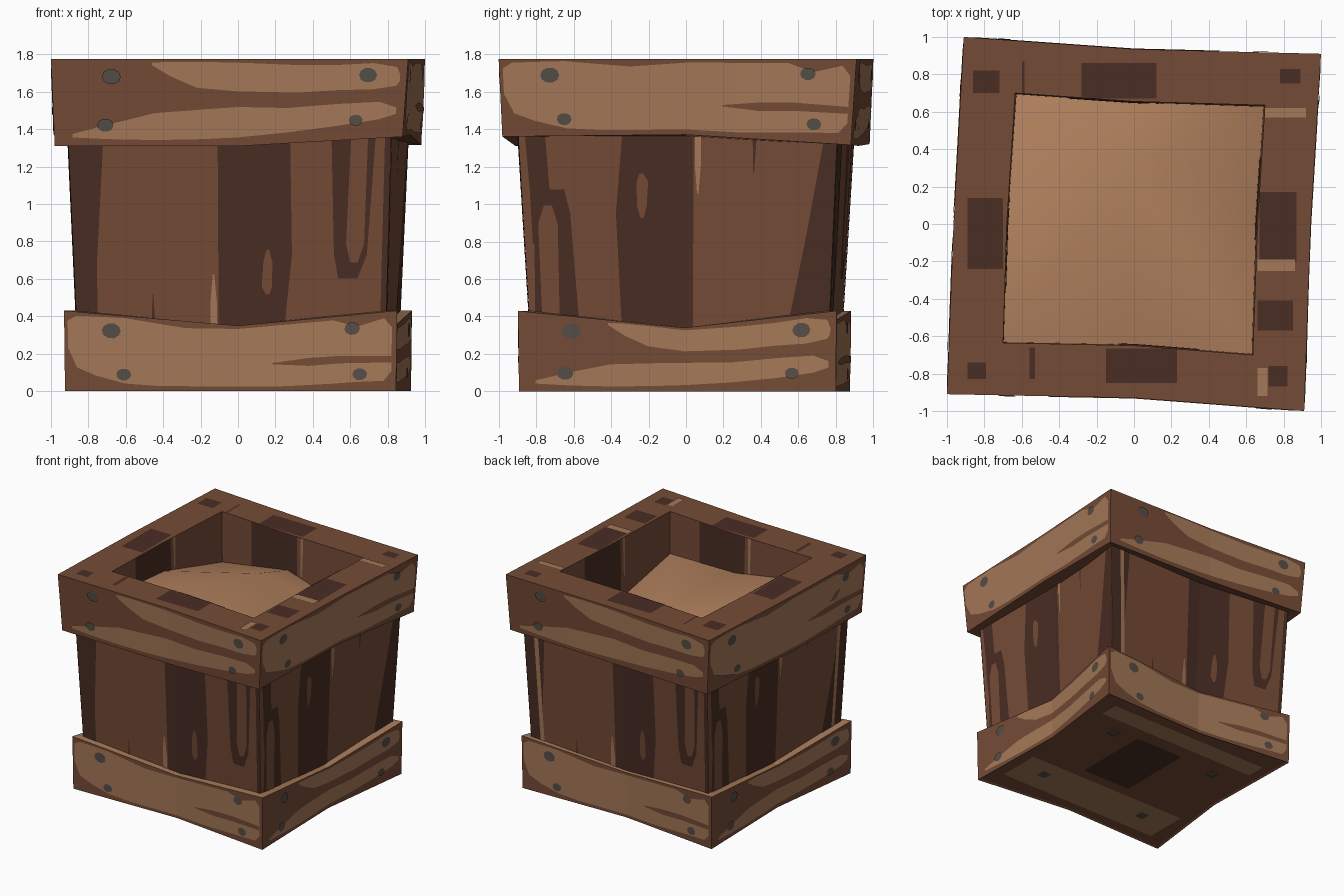
import bpy, math
from mathutils import Vector

if "Cube" in bpy.data.objects:
    bpy.data.objects.remove(bpy.data.objects["Cube"])


def srgb(r, g, b):
    return [((c / 255 + 0.055) / 1.055) ** 2.4 for c in (r, g, b)] + [1.0]


def material(name, rgb):
    m = bpy.data.materials.new(name)
    m.diffuse_color = srgb(*rgb)
    m.use_nodes = True
    m.node_tree.nodes["Principled BSDF"].inputs["Base Color"].default_value = m.diffuse_color
    return m


MID = material("mid_brown_wood", (117, 75, 54))
LIGHT = material("light_worn_wood", (165, 121, 88))
DARK = material("dark_wood", (73, 45, 35))
NAIL = material("grey_nail", (86, 78, 72))
SAND = material("sandy_filling", (175, 127, 92))


def make(name, verts, faces, mats, rule=None, smooth=False):
    me = bpy.data.meshes.new(name)
    me.from_pydata([tuple(v) for v in verts], [], faces)
    for m in mats:
        me.materials.append(m)
    for p in me.polygons:
        p.use_smooth = smooth
        if rule:
            p.material_index = rule(p)
    ob = bpy.data.objects.new(name, me)
    bpy.context.collection.objects.link(ob)
    return ob


def four(v):
    return v if isinstance(v, (list, tuple)) else [v] * 4


# Eight-point ring: four pinwheeled corners with a bent middle on each side
# (sides in order front, right, back, left)
def ring(a, b, mid, z, zm=None, sy=1.0, dy=0.0):
    zc, mid = four(z), four(mid)
    zm = zc if zm is None else four(zm)
    pts = []
    for k in range(4):
        for (x, y, h) in ((-a, -b, zc[k]), (0, -mid[k], zm[k])):
            for _ in range(k):
                x, y = -y, x
            pts.append(Vector((x, y * sy + dy, h)))
    return pts


def loft(name, rings, mats, cap_bottom=False, rule=None):
    verts = [p for r in rings for p in r]
    faces = []
    for j in range(len(rings) - 1):
        for i in range(8):
            n = (i + 1) % 8
            faces.append((j * 8 + i, j * 8 + n, j * 8 + 8 + n, j * 8 + 8 + i))
    if cap_bottom:
        faces.append(tuple(reversed(range(8))))
    return make(name, verts, faces, mats, rule)


# Main rings
up_low = ring(.98, .88, [.91, .92, .92, .965], [1.31, 1.36, 1.315, 1.32], [1.31, 1.37, 1.31, 1.32])
up_top = ring(1.0, .91, [.93, .945, .935, .965], 1.775)
in_mid = [.65, .66, .655, .68]
in_top = ring(.70, .635, in_mid, 1.775)
in_low = ring(.69, .625, [.64, .65, .645, .67], 1.15)
body_low = ring(.86, .79, .775, .30, sy=.965)
body_top = ring(.91, .82, .81, 1.38, sy=.985)
lo_bot = ring(.925, .845, .825, 0, sy=.955, dy=-.008)
lo_top = ring(.93, .85, .83, .43, [.35, .34, .37, .35], sy=.955, dy=-.008)
ledge = ring(.84, .77, .75, .43, [.35, .34, .37, .35], sy=.955)
floor = ring(.91, .83, .81, .008, sy=.955, dy=-.008)

loft("upper_band", [ring(.84, .76, .74, 1.36), up_low, up_top, in_top, in_low], [MID])
loft("body_walls", [body_low, body_top], [MID])
loft("lower_band", [floor, lo_bot, lo_top, ledge], [MID, LIGHT], True,
     lambda p: 1 if p.normal.z > .5 else 0)

# Uneven filling
heights = [1.58, 1.46, 1.43, 1.27, 1.27, 1.48, 1.36, 1.54]
sand = [Vector((p.x, p.y, h)) for p, h in zip(in_top, heights)] + [Vector((-.03, .3, 1.58))]
make("sand_filling", sand, [(i, (i + 1) % 8, 8) for i in range(8)], [SAND], smooth=True)

# Painted marks: thin plates that follow a wall panel.
# s runs -1..1 along a side (0 at the bend), v runs 0..1 up the panel.
store = {}


def surf(panel, k, s, v):
    lo, hi = panel

    def along(r):
        p, m, q = r[2 * k], r[2 * k + 1], r[(2 * k + 2) % 8]
        return m.lerp(p, -s) if s < 0 else m.lerp(q, s)
    return along(lo).lerp(along(hi), v)


def frame(panel, k, s, v):
    e = 0.01 if s < 0 else -0.01
    c = surf(panel, k, s, v)
    du = ((surf(panel, k, s + e, v) - c) / e).normalized()
    n = du.cross(surf(panel, k, s, v + .01) - c).normalized()
    return c, du, n.cross(du), n


def add(name, mat, pts, faces):
    verts, fs, _ = store.setdefault(name, ([], [], mat))
    o = len(verts)
    verts += pts
    fs += [tuple(i + o for i in f) for f in faces]


# Lying marks have rows (s, v_from, v_to); upright ones (v, s_from, s_to)
def paint(name, mat, panel, k, rows, off=.004, upright=False):
    if upright and min(r[1] for r in rows) < 0 < max(r[2] for r in rows):
        paint(name, mat, panel, k, [(v, a, 0) for v, a, b in rows], off, True)
        rows = [(v, 0, b) for v, a, b in rows]
    pts = []
    for t, lo, hi in rows:
        for w in (lo, hi):
            s, v = (w, t) if upright else (t, w)
            c, _, _, n = frame(panel, k, s, v)
            pts.append(c + n * off)
    faces = []
    for i in range(len(rows) - 1):
        a = 2 * i
        f = (a, a + 2, a + 3, a + 1)
        faces.append(f[::-1] if upright else f)
    add(name, mat, pts, faces)


def nail(panel, k, s, v, r):
    c, du, dv, n = frame(panel, k, s, v)
    ring_pts = [c + n * .008 + du * (r * 1.1 * math.cos(t)) + dv * (r * .9 * math.sin(t))
                for t in (i * math.tau / 10 for i in range(10))]
    add("nail_heads", NAIL, ring_pts, [tuple(range(10))])


# Band pattern A: mostly worn with one streak; pattern B: two worn patches
A_LIGHT = [(-.98, .55, .88), (-.93, .3, .95), (-.82, .2, .96), (-.65, .1, .97), (-.45, .07, .93),
           (-.3, .07, .9), (0, .07, .95), (.3, .07, .95), (.6, .1, .95), (.75, .12, .84),
           (.92, .13, .92), (.97, .25, .8)]
A_STREAK = [(.22, .39, .41), (.45, .35, .46), (.65, .37, .47), (.97, .36, .44)]
A_NAILS = [(-.73, .79, .046), (-.66, .22, .036), (.72, .82, .038), (.77, .22, .036)]
B_UP = [(-.46, .93, .96), (-.36, .8, .97), (-.22, .67, .97), (0, .63, .96), (.35, .6, .93),
        (.6, .62, .93), (.8, .62, .95), (.94, .66, .9), (.96, .72, .8)]
B_LOW = [(-.9, .1, .14), (-.7, .08, .25), (-.45, .07, .38), (-.2, .08, .42), (0, .1, .45),
         (.3, .13, .42), (.6, .18, .45), (.85, .24, .46), (.95, .3, .38)]
B_NAILS = [(-.68, .8, .046), (-.72, .24, .04), (.77, .8, .044), (.71, .24, .034)]

for k in range(4):
    for part, panel, use_a in (("upper", (up_low, up_top), k % 2 == 1),
                               ("lower", (lo_bot, lo_top), k % 2 == 0)):
        name = part + "_band_worn_patches"
        if use_a:
            paint(name, LIGHT, panel, k, A_LIGHT)
            paint(part + "_band_streaks", MID, panel, k, A_STREAK, .007)
        else:
            paint(name, LIGHT, panel, k, B_UP)
            paint(name, LIGHT, panel, k, B_LOW)
        for s, v, r in (A_NAILS if use_a else B_NAILS):
            nail(panel, k, s, v, r)

# Body marks; odd sides use the shared ones turned upside down
BOARD, SPOT, SLIVER = ("body_dark_boards", DARK, .004), ("body_grain_spots", MID, .007), \
    ("body_light_slivers", LIGHT, .006)
BODY = [
    (BOARD, [(0, -.12, .31), (.4, -.12, .36), (1, -.12, .34)]),
    (BOARD, [(.28, .67, .8), (.4, .64, .86), (1, .61, .9)]),
    (BOARD, [(0, -.54, -.51), (.2, -.525, -.52)]),
    (SPOT, [(.36, .75, .8), (.45, .72, .84), (1, .74, .85)]),
    (SPOT, [(.2, .19, .21), (.24, .16, .23), (.36, .17, .23), (.42, .19, .21)]),
    (SLIVER, [(0, -.17, -.13), (.16, -.17, -.13), (.3, -.155, -.145)]),
]
EVEN = [(BOARD, [(0, -1, -.87), (.35, -1, -.86), (1, -1, -.79)]),
        (BOARD, [(0, .96, 1), (1, .96, 1)])]
ODD = [(BOARD, [(0, .7, 1), (.5, .82, 1), (1, .92, 1)]),
       (BOARD, [(.45, -.95, -.88), (.72, -.95, -.83), (1, -.96, -.84)])]
BACK_EDGE = [(SLIVER, [(0, -.9, -.86), (1, -.9, -.86)])]
LEFT_EDGE = [(SLIVER, [(0, .86, .9), (1, .86, .9)])]


def turned(rows):
    return [(1 - v, -b - .07, -a - .07) for v, a, b in reversed(rows)]


body = (body_low, body_top)
inner = (in_top, in_low)
for k in range(4):
    if k % 2:
        marks = [(kind, turned(rows)) for kind, rows in BODY] + ODD
    else:
        marks = BODY + EVEN
    for (name, mat, off), rows in marks + (BACK_EDGE if k == 2 else LEFT_EDGE if k == 3 else []):
        paint(name, mat, body, k, rows, off, True)
    # Inside wall boards
    paint("inner_dark_boards", DARK, inner, k, [(0, -.12, .55), (1, -.12, .55)], .004, True)
    paint("inner_light_slivers", LIGHT, inner, k, [(0, -.2, -.16), (.5, -.19, -.17)], .004, True)


# Flat rectangles on the rim and under the floor
def plate(name, mat, x0, y0, x1, y1, z, down=False):
    pts = [Vector(p) for p in ((x0, y0, z), (x1, y0, z), (x1, y1, z), (x0, y1, z))]
    add(name, mat, pts, [(3, 2, 1, 0) if down else (0, 1, 2, 3)])


for r in ((-.28, .67, .12, .86), (-.15, -.85, .23, -.665), (-.89, -.24, -.7, .14),
          (.67, -.2, .87, .17), (.66, -.57, .85, -.41), (.72, -.87, .82, -.76),
          (.78, .75, .89, .83), (-.89, -.83, -.79, -.74), (-.86, .7, -.72, .82),
          (-.56, -.83, -.53, -.66), (-.6, .7, -.585, .87)):
    plate("rim_dark_marks", DARK, *r, 1.779)
for r in ((.66, -.92, .715, -.77), (.7, .57, .92, .62), (.66, -.25, .86, -.19)):
    plate("rim_light_marks", LIGHT, *r, 1.781)
plate("floor_light_boards", LIGHT, -.74, .52, .76, .68, .004, True)
plate("floor_light_boards", LIGHT, -.76, -.7, .74, -.34, .004, True)
plate("floor_dark_boards", DARK, -.15, -.25, .3, .4, .004, True)
for x, y in ((.5, .35), (-.5, .35), (.5, -.5), (-.5, -.5)):
    plate("floor_nails", NAIL, x - .04, y - .04, x + .04, y + .04, .002, True)

for name, (verts, faces, mat) in store.items():
    make(name, verts, faces, [mat])
